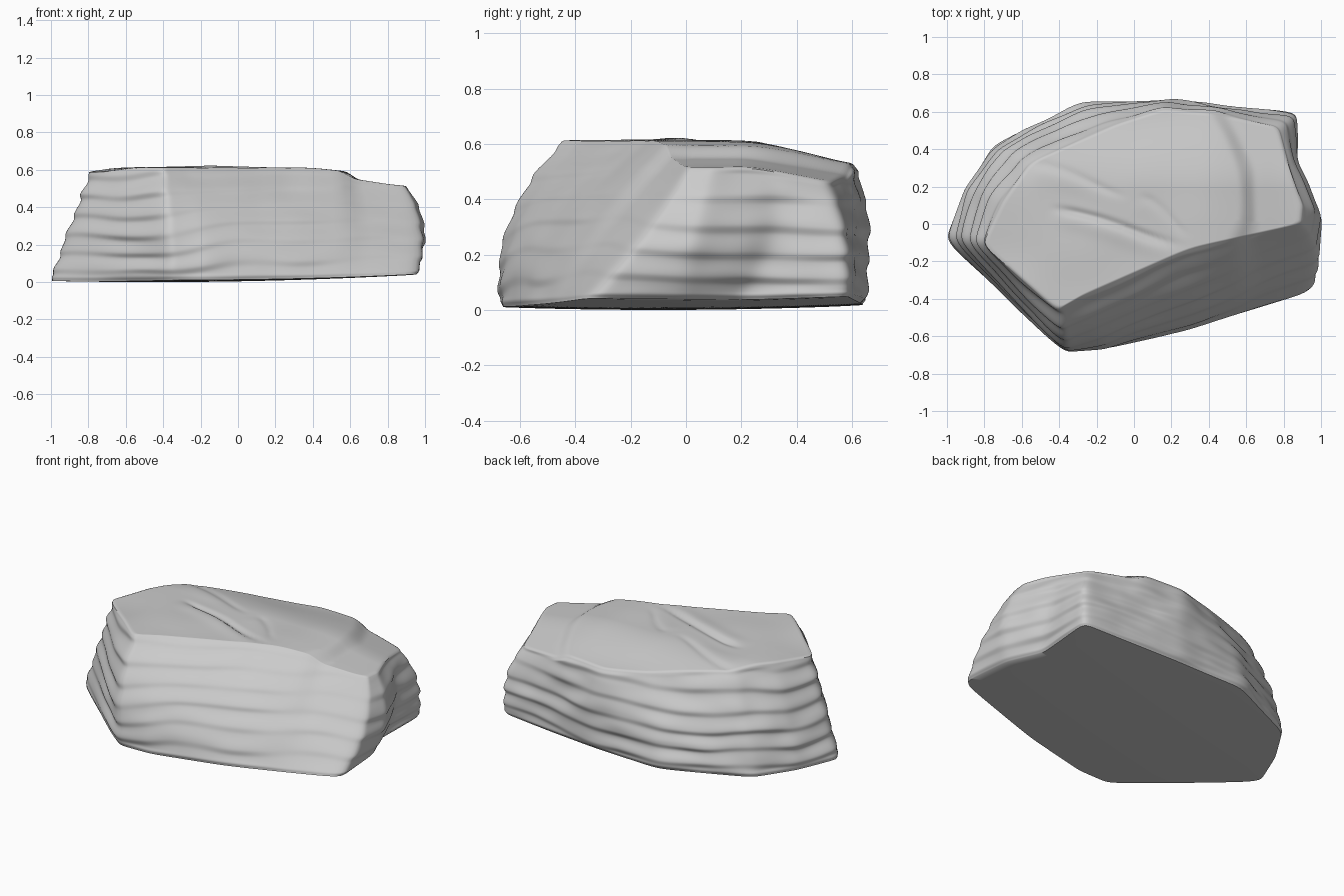
import bpy, bmesh, math
from mathutils import Vector, noise

cube = bpy.data.objects.get("Cube")
if cube:
    bpy.data.objects.remove(cube)

# Corner outlines of the slab: foot, waist and crown, in matching order
FOOT = [(-1.02, -.09), (-.37, -.67), (-.15, -.67), (.3, -.57), (.97, -.36), (.94, -.02), (.85, .2),
        (.87, .59), (.5, .62), (.2, .64), (-.26, .65), (-.76, .42), (-.91, .18)]
WAIST = [(-.91, -.1), (-.38, -.65), (-.18, -.6), (.28, -.43), (.98, -.16), (1, .04), (.87, .31),
         (.86, .58), (.5, .62), (.2, .67), (-.24, .61), (-.68, .4), (-.83, .17)]
CROWN = [(-.81, -.11), (-.41, -.46), (-.27, -.38), (.3, -.13), (.89, .0), (.9, .1), (.83, .3),
         (.77, .52), (.43, .59), (.15, .61), (-.1, .53), (-.55, .33), (-.7, .12)]
PER_EDGE, LEVELS, TOP_RINGS, BASE_RINGS = 18, 90, 60, 16
# Start, end and depth of each groove across the top
CRACKS = [((-.4, .08), (.25, -.11), .014), ((-.54, .33), (-.05, .16), .007),
          ((.05, .15), (.3, -.06), .005)]


def step(a, b, v):
    t = min(1, max(0, (v - a) / (b - a)))
    return t * t * (3 - 2 * t)


def outline(corners):
    """Resample a polygon evenly and soften its corners."""
    pts = []
    for i, a in enumerate(corners):
        a, b = Vector(a), Vector(corners[(i + 1) % len(corners)])
        pts += [a.lerp(b, k / PER_EDGE) for k in range(PER_EDGE)]
    for _ in range(6):
        pts = [(pts[i - 1] + p * 2 + pts[(i + 1) % len(pts)]) / 4 for i, p in enumerate(pts)]
    return pts


def base_height(p):
    return .02 * ((p.x + .45) ** 2 + 1.5 * (p.y + .1) ** 2)


def crack(p):
    """Shallow tapering grooves with one raised lip."""
    z = 0
    for a, b, depth in CRACKS:
        a, b = Vector(a), Vector(b)
        d = (b - a).normalized()
        along = (p - a).dot(d) / (b - a).length
        across = (p - a).cross(d) + .012 * math.sin(along * 5)
        fade = step(-.1, .15, along) * (1 - step(.7, 1.1, along))
        z += fade * depth * (.5 * math.exp(-((across - .05) / .05) ** 2)
                             - math.exp(-(across / .022) ** 2))
    return z


def top_height(p):
    z = .612 - .06 * step(.35, .95, p.x) - .088 * step(.18, .66, p.y)
    z -= .018 * step(-.5, -.85, p.x) if p.x > -.5 else .018 * step(.5, .85, -p.x)
    # Curved shoulder dropping to the far corner
    rim = (p - Vector((-.02, .15))).length + .03 * noise.noise(Vector((p.x * 4, p.y * 4, 5)))
    z -= .035 * step(.58, .68, rim) * step(.15, .45, p.x)
    z += .01 * noise.noise(Vector((p.x * 3, p.y * 3, 1)))
    return z + crack(p)


def strata(p, z):
    """Outward offset of the stacked layers, strongest away from the front face."""
    back = step(-.2, .3, p.y)
    left = 1 - step(-.5, -.3, p.x)
    strength = .012 + .006 * max(back, left)
    level = z * 10 - p.x * .3 + .5 * noise.noise(Vector((p.x * 2, p.y * 2, z * 2)))
    saw = level % 1
    ledge = step(0, .65, saw) if saw < .65 else 1 - step(.65, 1, saw)
    layer = noise.noise(Vector((p.x * 1.8, p.y * 1.8, level * .8)))
    rough = noise.noise(Vector((p.x * 5, p.y * 5, z * 11)))
    broken = .6 + .5 * noise.noise(Vector((p.x * 3, p.y * 3, level * .5)))
    return strength * (broken * (.5 - ledge) + .5 * layer) + (.004 + .008 * back) * rough


foot, waist, crown = outline(FOOT), outline(WAIST), outline(CROWN)
count = len(foot)
bm = bmesh.new()


def bridge(a, b):
    for i in range(count):
        j = (i + 1) % count
        bm.faces.new((a[i], a[j], b[j], b[i]))


# Layered sides
rings = []
for k in range(LEVELS + 1):
    t = k / LEVELS
    ring = []
    for f, w, c in zip(foot, waist, crown):
        p = f * (1 - t) * (1 - 2 * t) + w * 4 * t * (1 - t) + c * t * (2 * t - 1)
        z = base_height(f) * (1 - t) + (top_height(c) - .004) * t
        ease = step(0, .06, t) * (1 - step(.95, 1, t))
        p = p + p.normalized() * (strata(p, z) * ease - .01 * (1 - step(0, .04, t)))
        ring.append(bm.verts.new((p.x, p.y, z)))
    rings.append(ring)
for a, b in zip(rings, rings[1:]):
    bridge(a, b)


def cap(edge, height, ring_count, centre):
    """Close an end with shrinking rings that follow a height rule."""
    last, start = edge, [v.co.xy for v in edge]
    for k in range(1, ring_count):
        ring = []
        for s in start:
            p = s.lerp(centre, k / ring_count)
            ring.append(bm.verts.new((p.x, p.y, height(p))))
        bridge(last, ring)
        last = ring
    tip = bm.verts.new((centre.x, centre.y, height(centre)))
    for i in range(count):
        bm.faces.new((last[i], last[(i + 1) % count], tip))


cap(rings[-1], top_height, TOP_RINGS, Vector((.02, .08)))
cap(rings[0], base_height, BASE_RINGS, Vector((0, 0)))
bmesh.ops.recalc_face_normals(bm, faces=bm.faces)

mesh = bpy.data.meshes.new("rock_slab")
bm.to_mesh(mesh)
bm.free()
rock = bpy.data.objects.new("rock_slab", mesh)
bpy.context.collection.objects.link(rock)

# Pale grey stone
stone = bpy.data.materials.new("pale_grey_stone")
stone.use_nodes = True
colour = (.6, .6, .6, 1)
stone.diffuse_color = colour
stone.node_tree.nodes["Principled BSDF"].inputs["Base Color"].default_value = colour
mesh.materials.append(stone)

bpy.context.view_layer.objects.active = rock
rock.select_set(True)
bpy.ops.object.shade_smooth_by_angle(angle=math.radians(50))
